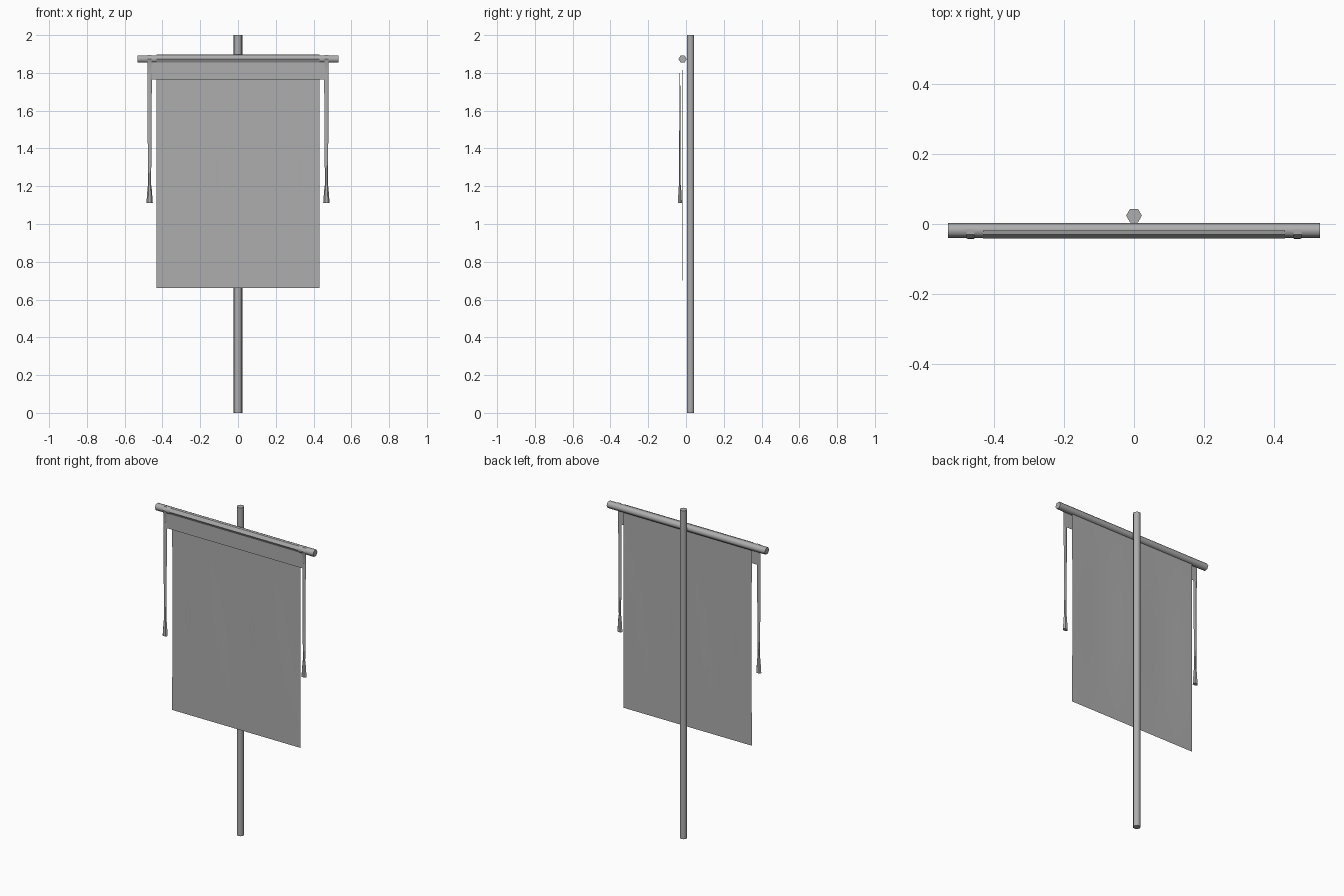
import bpy, bmesh, math
from mathutils import Vector

if "Cube" in bpy.data.objects:
    bpy.data.objects.remove(bpy.data.objects["Cube"])

grey = bpy.data.materials.new("grey")
grey.diffuse_color = (0.42, 0.42, 0.42, 1)
grey.use_nodes = True
grey.node_tree.nodes["Principled BSDF"].inputs["Base Color"].default_value = grey.diffuse_color


def finish(name, bm, smooth=40):
    me = bpy.data.meshes.new(name)
    bm.to_mesh(me)
    bm.free()
    me.materials.append(grey)
    ob = bpy.data.objects.new(name, me)
    bpy.context.collection.objects.link(ob)
    bpy.ops.object.select_all(action='DESELECT')
    ob.select_set(True)
    bpy.context.view_layer.objects.active = ob
    if smooth:
        bpy.ops.object.shade_smooth_by_angle(angle=math.radians(smooth))
    return ob


def loft(name, rings, smooth=70):
    """Closed solid through a list of equal-sized rings."""
    bm = bmesh.new()
    loops = [[bm.verts.new(p) for p in r] for r in rings]
    n = len(loops[0])
    for a, b in zip(loops, loops[1:]):
        for i in range(n):
            j = (i + 1) % n
            bm.faces.new((a[i], a[j], b[j], b[i]))
    bm.faces.new(loops[0][::-1])
    bm.faces.new(loops[-1])
    bmesh.ops.recalc_face_normals(bm, faces=bm.faces)
    return finish(name, bm, smooth)


def sheet(name, profile, xs, wave=None):
    """Thin cloth swept along x from a (y, z) profile."""
    bm = bmesh.new()
    grid = [[bm.verts.new((x, y + (wave(x, z) if wave else 0), z)) for x in xs]
            for y, z in profile]
    for a, b in zip(grid, grid[1:]):
        for i in range(len(xs) - 1):
            bm.faces.new((a[i], b[i], b[i + 1], a[i + 1]))
    return finish(name, bm)


def hexagon(r):
    return [(r * math.cos(math.tau * i / 6), r * math.sin(math.tau * i / 6))
            for i in range(6)]


# Upright pole and crossbar, both six-sided
loft("pole", [[(a, 0.024 + b, z) for a, b in hexagon(0.0225)] for z in (0, 2)])
loft("crossbar", [[(x, -0.018 + a, 1.873 + b) for a, b in hexagon(0.0215)]
                  for x in (-0.533, 0.533)])

# Hanging cloth with very soft vertical ripples
rows = [1.855 + (0.66 - 1.855) * i / 8 for i in range(9)]
cols = [-0.432 + 0.864 * i / 16 for i in range(17)]


def ripple(x, z):
    return 0.002 * math.cos(x * 14.5) * math.sin(math.pi * (1.855 - z) / 1.195)


sheet("banner_cloth", [(-0.017, z) for z in rows], cols, ripple)

# Cloth sleeve over the front half of the bar
sheet("bar_sleeve", [(-0.018, 1.897), (-0.030, 1.894), (-0.041, 1.874),
                     (-0.031, 1.856), (-0.017, 1.855)], [-0.432, 0.432])

# Wider header band in front of the cloth
sheet("header_band", [(-0.030, 1.858), (-0.030, 1.765)], [-0.478, 0.478])

# Cords with flared tassels, plus the loops that tie them to the bar
for side, s in (("left", -1), ("right", 1)):
    levels = [(1.80, 0.012, 0.002), (1.45, 0.010, 0.004), (1.21, 0.008, 0.005),
              (1.19, 0.011, 0.008), (1.11, 0.017, 0.0125)]
    loft("tassel_" + side,
         [[(s * 0.468 + w * math.cos(a), -0.0325 + d * math.sin(a), z)
           for a in (math.tau * i / 6 for i in range(6))]
          for z, w, d in levels], 40)
    sheet("cord_loop_" + side,
          [(-0.016, 1.895), (-0.030, 1.894), (-0.042, 1.874),
           (-0.034, 1.85), (-0.0325, 1.79)],
          [s * 0.468 - 0.011, s * 0.468 + 0.011])
